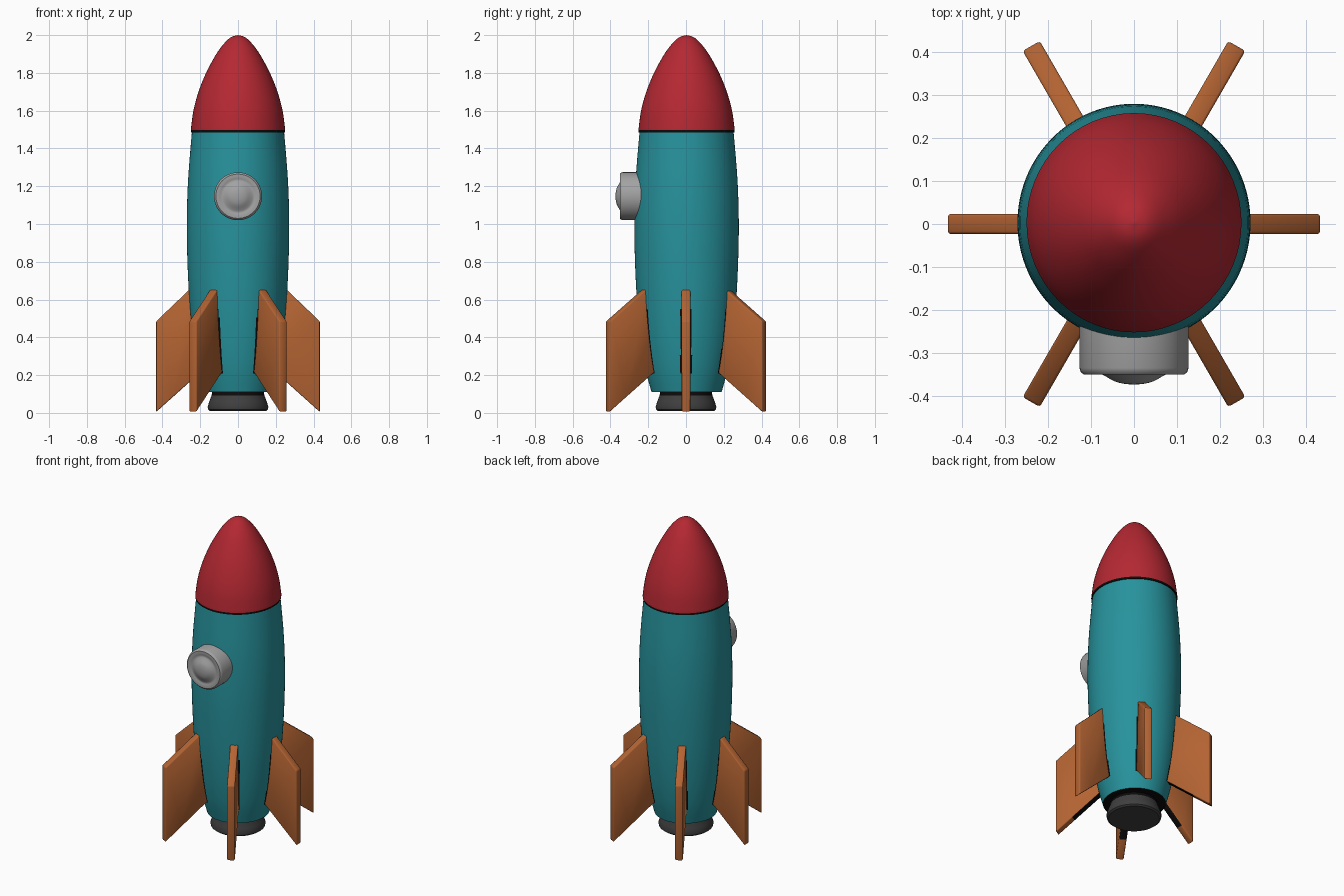
import bpy, bmesh, math
from mathutils import Matrix

if "Cube" in bpy.data.objects:
    bpy.data.objects.remove(bpy.data.objects["Cube"])


def material(name, rgb):
    m = bpy.data.materials.new(name)
    m.diffuse_color = (*rgb, 1)
    m.use_nodes = True
    m.node_tree.nodes["Principled BSDF"].inputs["Base Color"].default_value = m.diffuse_color
    return m


TEAL = material("teal", (0.020, 0.29, 0.335))
RED = material("red", (0.46, 0.021, 0.032))
ORANGE = material("orange", (0.45, 0.125, 0.032))
GREY = material("light_grey", (0.36, 0.36, 0.36))
DARK = material("dark_grey", (0.05, 0.05, 0.05))
BLACK = material("seam_black", (0.004, 0.003, 0.003))


def finish(name, bm, mat, angle=35):
    bmesh.ops.remove_doubles(bm, verts=bm.verts, dist=1e-5)
    bmesh.ops.recalc_face_normals(bm, faces=bm.faces)
    me = bpy.data.meshes.new(name)
    bm.to_mesh(me)
    bm.free()
    me.materials.append(mat)
    ob = bpy.data.objects.new(name, me)
    bpy.context.collection.objects.link(ob)
    bpy.ops.object.select_all(action='DESELECT')
    ob.select_set(True)
    bpy.context.view_layer.objects.active = ob
    bpy.ops.object.shade_smooth_by_angle(angle=math.radians(angle))
    return ob


def blacken(ob, rule):
    """Give the seam colour to every face that meets the rule."""
    ob.data.materials.append(BLACK)
    for p in ob.data.polygons:
        if rule(p.center, p.normal):
            p.material_index = 1


def smooth_curve(pts, sub=5):
    """Catmull-Rom curve through the profile points."""
    out = []
    for i in range(len(pts) - 1):
        p0, p1, p2, p3 = (pts[max(i - 1, 0)], pts[i], pts[i + 1],
                          pts[min(i + 2, len(pts) - 1)])
        for k in range(sub):
            t = k / sub
            out.append(tuple(0.5 * (2 * b + (c - a) * t + (2 * a - 5 * b + 4 * c - d) * t * t
                                    + (3 * b - a - 3 * c + d) * t ** 3)
                             for a, b, c, d in zip(p0, p1, p2, p3)))
    return out + [pts[-1]]


def lathe(name, profile, mat, matrix=Matrix(), steps=64):
    bm = bmesh.new()
    vs = [bm.verts.new((r, 0, z)) for r, z in profile]
    es = [bm.edges.new(p) for p in zip(vs, vs[1:])]
    bmesh.ops.spin(bm, geom=vs + es, cent=(0, 0, 0), axis=(0, 0, 1),
                   angle=2 * math.pi, steps=steps, use_duplicate=False)
    bm.transform(matrix)
    return finish(name, bm, mat)


OVAL = Matrix.Translation((0, 0.003, 0)) @ Matrix.Diagonal((1, 1.02, 1, 1))


def hull_seam(c, n):
    """Underside, and narrow lines beside the fin roots."""
    if n.z < -0.9:
        return True
    a = math.atan2(c.y, c.x)
    off = a - round(a / (math.pi / 3)) * math.pi / 3
    return 0.2 < c.z < 0.57 and abs(math.hypot(c.x, c.y) * math.sin(off)) < 0.030


# hull
hull = smooth_curve([(0.182, 0.11), (0.215, 0.24), (0.242, 0.42), (0.261, 0.65),
                     (0.271, 0.95), (0.265, 1.22), (0.243, 1.50)])
body = lathe("hull", [(0, 0.11)] + hull + [(0, 1.50)], TEAL, OVAL, 240)
blacken(body, hull_seam)

# nose cone, slightly overhanging the hull, with a dark seam under it
nose = smooth_curve([(0.25, 1.497), (0.236, 1.60), (0.209, 1.70), (0.169, 1.80),
                     (0.115, 1.90), (0.07, 1.96), (0.035, 1.99), (0, 2.0)])
cone = lathe("nose_cone", [(0, 1.485), (0.249, 1.485)] + nose, RED, OVAL)
blacken(cone, lambda c, n: c.z < 1.495)

# exhaust nozzle, dark where it meets the hull
nozzle = lathe("nozzle", [(0, 0.01), (0.148, 0.01), (0.158, 0.018), (0.161, 0.032),
                          (0.152, 0.06), (0.14, 0.092), (0.135, 0.12), (0, 0.12)], DARK)
blacken(nozzle, lambda c, n: c.z > 0.094)

# porthole: rounded ring blending into domed glass, turned to face the front
face_front = Matrix.Translation((0, 0, 1.147)) @ Matrix.Rotation(math.pi / 2, 4, 'X')
ring = [(0, 0.20), (0.127, 0.20), (0.127, 0.335), (0.124, 0.344)]
front = smooth_curve([(0.117, 0.35), (0.10, 0.349), (0.085, 0.346), (0.07, 0.352),
                      (0.045, 0.366), (0.02, 0.372), (0, 0.373)], 3)
lathe("porthole", ring + front, GREY, face_front, 48)


# six swept fins around the hull, dark on the inner part of the lower edge
def fin(index):
    tip = 0.433 if index % 3 == 0 else 0.478
    root = 0.16
    mid = (root + (tip - root) * 0.68, 0.25 - 0.245 * 0.68)
    outline = [(tip, 0.005), (tip, 0.485), (0.255, 0.655), (0.235, 0.655),
               (root, 0.55), (root, 0.25), mid]
    bm = bmesh.new()
    f = bm.faces.new([bm.verts.new((r, -0.023, z)) for r, z in outline])
    ext = bmesh.ops.extrude_face_region(bm, geom=[f])
    bmesh.ops.translate(bm, vec=(0, 0.046, 0),
                        verts=[g for g in ext['geom'] if isinstance(g, bmesh.types.BMVert)])
    bmesh.ops.recalc_face_normals(bm, faces=bm.faces)
    sharp = [e for e in bm.edges if e.calc_face_angle(0) > 0.1]
    bmesh.ops.bevel(bm, geom=sharp, offset=0.006, segments=2,
                    affect='EDGES', profile=0.5)
    bm.transform(Matrix.Rotation(index * math.pi / 3, 4, 'Z'))
    ob = finish(f"fin_{index + 1}", bm, ORANGE, 50)
    blacken(ob, lambda c, n: n.z < -0.45 and math.hypot(c.x, c.y) < mid[0] - 0.01)


for i in range(6):
    fin(i)
